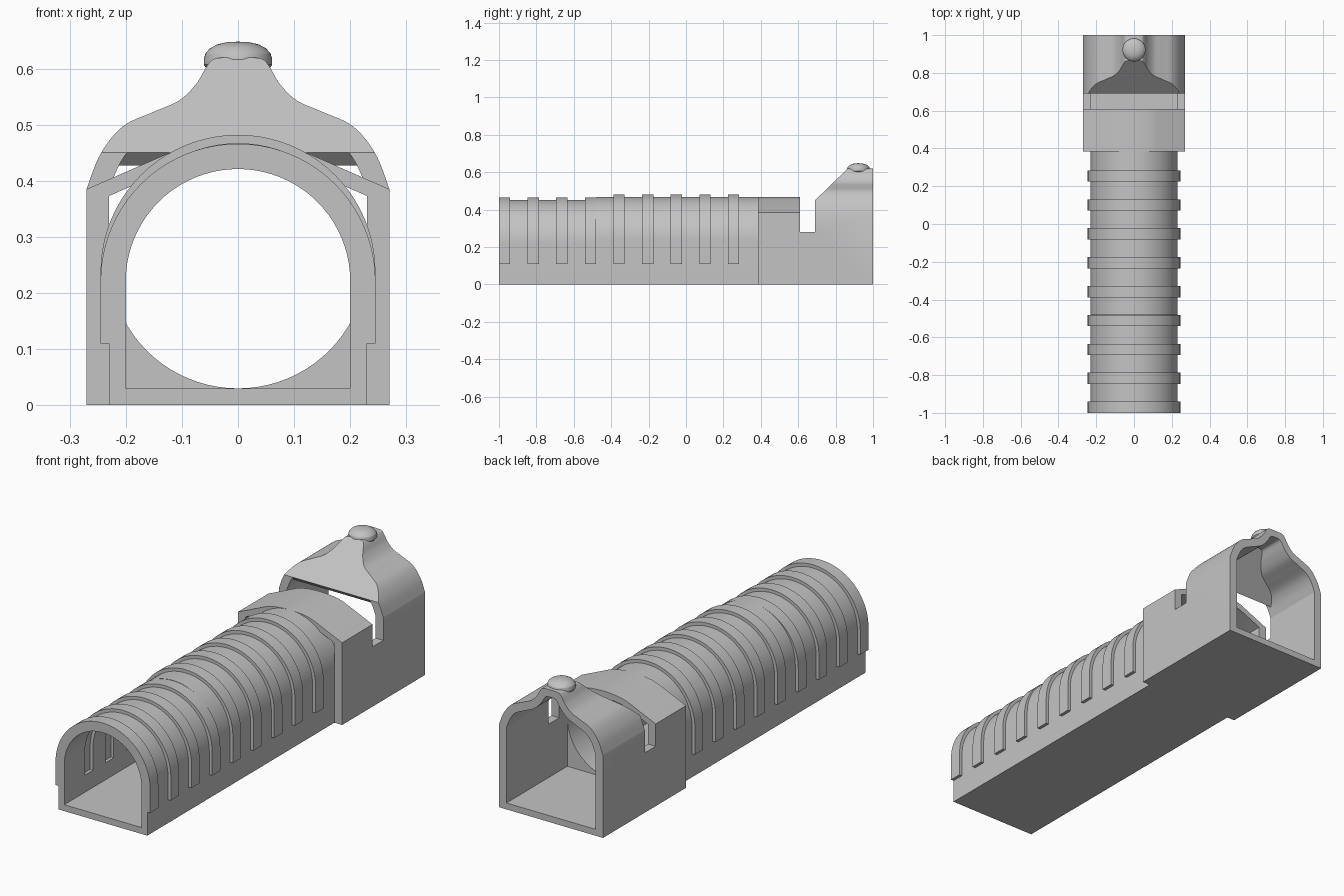
import bpy, bmesh, math

if "Cube" in bpy.data.objects:
    bpy.data.objects.remove(bpy.data.objects["Cube"])

grey = bpy.data.materials.new("plain grey")
grey.use_nodes = True
COLOUR = (0.55, 0.55, 0.55, 1)
grey.diffuse_color = COLOUR
grey.node_tree.nodes["Principled BSDF"].inputs["Base Color"].default_value = COLOUR


def add_object(name, bm):
    bmesh.ops.recalc_face_normals(bm, faces=bm.faces)
    mesh = bpy.data.meshes.new(name)
    bm.to_mesh(mesh)
    bm.free()
    mesh.materials.append(grey)
    obj = bpy.data.objects.new(name, mesh)
    bpy.context.collection.objects.link(obj)
    return obj


def prism(name, loop, start, end, axis="y"):
    """Extrude a flat loop: (x, z) along y, or (y, z) along x."""
    bm = bmesh.new()
    place = (lambda p, d: (p[0], d, p[1])) if axis == "y" else (lambda p, d: (d, p[0], p[1]))
    a = [bm.verts.new(place(p, start)) for p in loop]
    b = [bm.verts.new(place(p, end)) for p in loop]
    bm.faces.new(a)
    bm.faces.new(b)
    for i in range(len(loop)):
        j = (i + 1) % len(loop)
        bm.faces.new((a[i], a[j], b[j], b[i]))
    return add_object(name, bm)


def combine(obj, other, operation="DIFFERENCE"):
    """Apply a boolean and discard the tool object."""
    mod = obj.modifiers.new("cut", "BOOLEAN")
    mod.operation = operation
    mod.solver = "EXACT"
    mod.object = other
    bpy.context.view_layer.update()
    result = bpy.data.meshes.new_from_object(
        obj.evaluated_get(bpy.context.evaluated_depsgraph_get()))
    obj.modifiers.clear()
    obj.data = result
    bpy.data.objects.remove(other)


def arch(radius, centre, base, steps=40):
    top = [(radius * math.cos(math.pi * i / steps),
            centre + radius * math.sin(math.pi * i / steps)) for i in range(steps + 1)]
    return [(radius, base)] + top + [(-radius, base)]


def mirrored(half):
    """Complete a loop from its right half, ending on the centre line."""
    return half + [(-x, z) for x, z in reversed(half) if x > 0]


def smooth_curve(points, steps=8):
    """Catmull-Rom curve through the points."""
    pts = [points[0]] + points + [points[-1]]
    out = []
    for p, q, r, s in zip(pts, pts[1:], pts[2:], pts[3:]):
        for k in range(steps):
            t = k / steps
            out.append(tuple(0.5 * (2 * b + (c - a) * t + (2 * a - 5 * b + 4 * c - d) * t * t
                                    + (3 * b - a - 3 * c + d) * t ** 3)
                             for a, b, c, d in zip(p, q, r, s)))
    return out + [points[-1]]


LOW, HIGH, STEP_Y, TUNNEL_END = 0.221, 0.237, -0.48, 0.42
PITCH, RIB = 0.153, 0.06
parts = []

# Tunnel in two lengths, the rear one slightly taller
tunnel = []
for name, centre, start, end in (("tunnel_front", LOW, -1, STEP_Y),
                                 ("tunnel_rear", HIGH, STEP_Y, TUNNEL_END)):
    body = prism(name, arch(0.23, centre, 0), start, end)
    combine(body, prism("bore", arch(0.2, centre, 0.03), start - 0.1, end + 0.1))
    tunnel.append(body)
parts += tunnel

# Raised ribs outside, matching grooves inside
for i in range(9):
    y = -1 + i * PITCH
    front = i < 4
    centre = LOW if front else HIGH
    rib = prism("rib_%d" % (i + 1), arch(0.245, centre, 0.11), y, y + RIB)
    combine(rib, prism("rib_bore", arch(0.222, centre, 0), y - 0.1, y + RIB + 0.1))
    parts.append(rib)
    if i:
        end = min(y + RIB, STEP_Y - 0.005) if front else y + RIB
        combine(tunnel[0 if front else 1],
                prism("groove", arch(0.215, centre, 0.11), y, end))

# Housing with a gently arched roof
roof = [(0.27, 0.385), (0.122, 0.45), (0.095, 0.458), (0.065, 0.463), (0.03, 0.466), (0, 0.467)]
housing = prism("housing", mirrored([(0.27, 0)] + roof), 0.385, 0.69)
inner_roof = [(0.23, 0.373)] + [(x, z - 0.03) for x, z in roof[1:]]
combine(housing, prism("cavity", mirrored([(0.23, 0.03)] + inner_roof), 0.3, 0.8))
combine(housing, prism("gap", [(0.61, 0.28), (0.8, 0.28), (0.8, 0.6), (0.61, 0.6)],
                       -0.5, 0.5, "x"))

# Bell-shaped hood with a sloping front plate
bell = smooth_curve([(0.27, 0.385), (0.245, 0.448), (0.205, 0.497), (0.15, 0.523),
                     (0.105, 0.543), (0.075, 0.572), (0.055, 0.605), (0.04, 0.618), (0, 0.62)])
bell_in = smooth_curve([(0.23, 0.385), (0.208, 0.435), (0.18, 0.466), (0.13, 0.49),
                        (0.085, 0.512), (0.052, 0.545), (0.03, 0.578), (0.015, 0.585), (0, 0.586)])
hood = prism("hood", mirrored([(0.27, 0)] + bell), 0.69, 1)
combine(hood, prism("slope", [(0.69, 0.45), (0.89, 0.644), (0.89, 0.8), (0.5, 0.8), (0.5, 0.266)],
                    -0.5, 0.5, "x"))
hollow = prism("hollow", mirrored([(0.23, 0.03)] + bell_in), 0.6, 1.1)
combine(hollow, prism("under_slope", [(0.69, 0.45), (0.713, 0.427), (0.95, 0.657), (0.95, 0.9),
                                      (0.5, 0.9), (0.5, 0.64)], -0.5, 0.5, "x"))
combine(hood, hollow)
combine(housing, hood, "UNION")
parts.append(housing)

# Cradle that fills the lower corners behind the tunnel
bowl = [(0.23 * math.cos(a), 0.26 + 0.23 * math.sin(a))
        for a in (-math.pi * i / 40 for i in range(41))]
parts.append(prism("cradle", bowl + [(-0.232, 0.26), (-0.232, 0.02), (0.232, 0.02), (0.232, 0.26)],
                   TUNNEL_END, 0.55))

# Rounded knob on the hood
bm = bmesh.new()
outline = [(0, 0.648), (0.02, 0.647), (0.037, 0.643), (0.05, 0.636), (0.058, 0.627),
           (0.061, 0.617), (0.061, 0.607), (0.052, 0.594), (0.04, 0.588), (0, 0.588)]
verts = [bm.verts.new((r, 0.922, z)) for r, z in outline]
edges = [bm.edges.new(pair) for pair in zip(verts, verts[1:])]
bmesh.ops.spin(bm, geom=verts + edges, cent=(0, 0.922, 0), axis=(0, 0, 1),
               angle=math.tau, steps=40, use_merge=True)
bmesh.ops.remove_doubles(bm, verts=bm.verts, dist=0.0005)
parts.append(add_object("knob", bm))

# Smooth the curves, keep the corners crisp
bpy.ops.object.select_all(action="DESELECT")
for obj in parts:
    obj.select_set(True)
bpy.context.view_layer.objects.active = parts[0]
bpy.ops.object.shade_smooth_by_angle(angle=math.radians(22))
